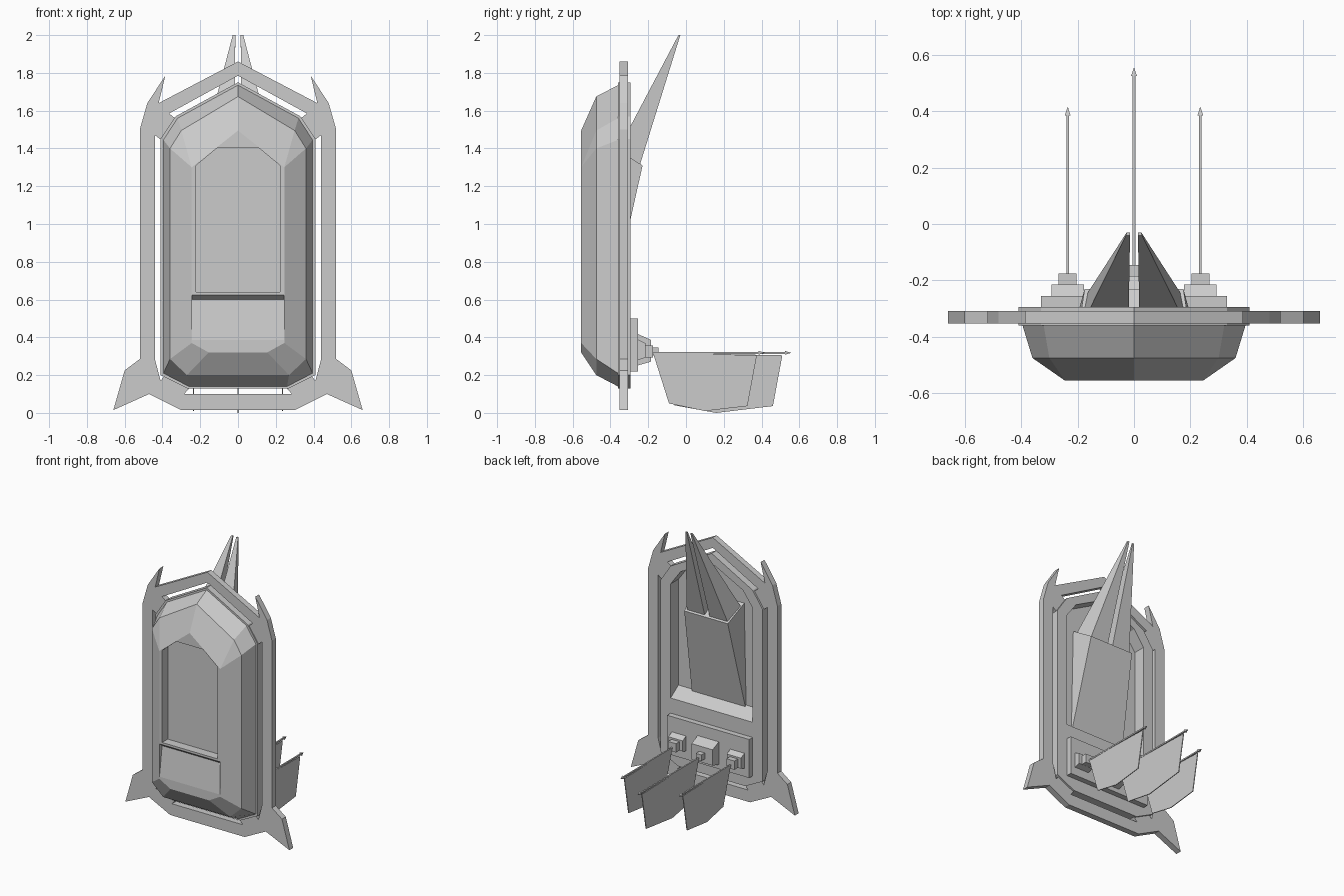
import bpy, bmesh
from mathutils import Vector

if "Cube" in bpy.data.objects:
    bpy.data.objects.remove(bpy.data.objects["Cube"])

grey = bpy.data.materials.new("plain_grey")
grey.use_nodes = True
COLOUR = (0.6, 0.6, 0.6, 1)
grey.diffuse_color = COLOUR
grey.node_tree.nodes["Principled BSDF"].inputs["Base Color"].default_value = COLOUR


def finish(name, bm):
    bmesh.ops.remove_doubles(bm, verts=bm.verts, dist=1e-4)
    bmesh.ops.recalc_face_normals(bm, faces=bm.faces)
    mesh = bpy.data.meshes.new(name)
    bm.to_mesh(mesh)
    bm.free()
    mesh.materials.append(grey)
    obj = bpy.data.objects.new(name, mesh)
    bpy.context.collection.objects.link(obj)
    return obj


def loft(name, rings):
    """Join rings of equal point count and cap both ends."""
    bm = bmesh.new()
    loops = [[bm.verts.new(p) for p in ring] for ring in rings]
    n = len(loops[0])
    for a, b in zip(loops, loops[1:]):
        for i in range(n):
            j = (i + 1) % n
            bm.faces.new((a[i], a[j], b[j], b[i]))
    bm.faces.new(loops[0])
    bm.faces.new(loops[-1])
    return finish(name, bm)


def mirrored(half):
    """Full outline from its +x half, listed top to bottom."""
    return half + [(-x, z) for x, z in reversed(half) if x > 0]


def at_y(outline, y):
    return [(x, y, z) for x, z in outline]


def at_x(outline, x):
    return [(x, y, z) for y, z in outline]


def prism_y(name, half, y0, y1):
    outline = mirrored(half)
    return loft(name, [at_y(outline, y0), at_y(outline, y1)])


def prism_x(name, outline, x0, x1):
    return loft(name, [at_x(outline, x0), at_x(outline, x1)])


def rect(x, z0, z1, w):
    return [(x - w, z0), (x + w, z0), (x + w, z1), (x - w, z1)]


def cut(obj, cutter):
    mod = obj.modifiers.new("cut", "BOOLEAN")
    mod.operation = "DIFFERENCE"
    mod.solver = "EXACT"
    mod.object = cutter
    cutter.hide_render = True
    bpy.context.view_layer.update()
    dg = bpy.context.evaluated_depsgraph_get()
    mesh = bpy.data.meshes.new_from_object(obj.evaluated_get(dg))
    obj.modifiers.clear()
    obj.data = mesh
    bpy.data.objects.remove(cutter)


# Hull: flange stepping into a faceted, bevelled front
flange = mirrored([(0, 1.75), (0.33, 1.57), (0.41, 1.45), (0.41, 0.2), (0.27, 0.13)])
base = mirrored([(0, 1.735), (0.32, 1.56), (0.395, 1.445), (0.395, 0.21), (0.26, 0.14)])
shoulder = mirrored([(0, 1.675), (0.3, 1.495), (0.36, 1.4), (0.36, 0.285), (0.27, 0.2)])
face = mirrored([(0, 1.495), (0.245, 1.3), (0.245, 1.3), (0.245, 0.37), (0.155, 0.32)])
hull = loft("hull", [at_y(flange, -0.295), at_y(flange, -0.36), at_y(base, -0.36),
                     at_y(shoulder, -0.475), at_y(face, -0.555)])

# Front recess, lower sloped panel and rear bay
cut(hull, prism_y("front_cutter", [(0.107, 1.405), (0.222, 1.31), (0.222, 0.64)], -0.6, -0.49))
cut(hull, prism_x("panel_cutter", [(-0.56, 0.35), (-0.525, 0.6), (-0.56, 0.628)], -0.243, 0.243))
bay = [mirrored([(0, top), (0.25, top - 0.13), (0.33, 1.44), (0.33, low)])
       for top, low in ((1.68, 0.6), (1.68, 0.67))]
cut(hull, loft("bay_cutter", [at_y(bay[0], -0.28), at_y(bay[1], -0.385)]))

# Outer frame with horns and feet
frame = prism_y("outer_frame", [
    (0, 1.86), (0.42, 1.64), (0.385, 1.785), (0.48, 1.64), (0.52, 1.5), (0.52, 0.285),
    (0.6, 0.225), (0.66, 0.015), (0.47, 0.1), (0.3, 0.015)], -0.352, -0.308)
cut(frame, prism_y("frame_cutter", [
    (0, 1.785), (0.365, 1.585), (0.32, 1.55), (0.4, 1.44), (0.44, 1.47), (0.44, 0.285),
    (0.41, 0.17), (0.385, 0.2), (0.25, 0.14), (0.285, 0.1)], -0.5, -0.2))

# Wedge housing in the rear bay
loft("rear_wedge", [
    [(-0.2, -0.39, 1.41), (0.2, -0.39, 1.41), (0.175, -0.23, 1.31), (-0.175, -0.23, 1.31)],
    [(-0.215, -0.39, 0.66), (0.215, -0.39, 0.66), (0.215, -0.375, 0.66), (-0.215, -0.375, 0.66)]])

# Twin spires rising from the wedge
for side, s in (("left", 1), ("right", -1)):
    loft(side + "_spire", [
        [(s * 0.02, -0.245, 1.31), (s * 0.165, -0.245, 1.31),
         (s * 0.2, -0.388, 1.34), (s * 0.02, -0.388, 1.34)],
        [(s * 0.014, -0.03, 2), (s * 0.026, -0.03, 2),
         (s * 0.028, -0.04, 2), (s * 0.014, -0.04, 2)]])

# Mounting plate for the vanes
prism_y("mount_plate", [(0.33, 0.5), (0.33, 0.22)], -0.3, -0.255)


def vane(label, x, block, stem, root, sheet, tip):
    """Stepped mount, spar with a pointed end, and a hanging sheet."""
    bw, by = block
    loft(label + "_block", [at_y(rect(x, 0.335 - bw, 0.335 + bw, bw), -0.26),
                            at_y(rect(x, 0.335 - bw * 0.75, 0.335 + bw * 0.6, bw), by)])
    loft(label + "_stem", [at_y(rect(x, 0.325 - stem, 0.325 + stem, stem), y)
                           for y in (by - 0.02, root)])
    prism_x(label + "_sheet", sheet, x - 0.003, x + 0.003)
    widths = ((root - 0.02, 0.005), (tip - 0.03, 0.005), (tip - 0.03, 0.01), (tip, 0.0005))
    loft(label + "_spar", [at_y(rect(x, 0.318 - w, 0.318 + w, w), y) for y, w in widths])


side_sheet = [(-0.175, 0.318), (0.375, 0.305), (0.325, 0.036), (0.1, 0.01), (-0.09, 0.05)]
centre_sheet = [(-0.145, 0.318), (0.51, 0.305), (0.46, 0.036), (0.16, 0), (-0.06, 0.04)]
for side, s in (("left", 1), ("right", -1)):
    vane(side + "_vane", s * 0.235, (0.057, -0.215), 0.032, -0.175, side_sheet, 0.415)
vane("centre_vane", 0, (0.085, -0.185), 0.022, -0.145, centre_sheet, 0.555)
